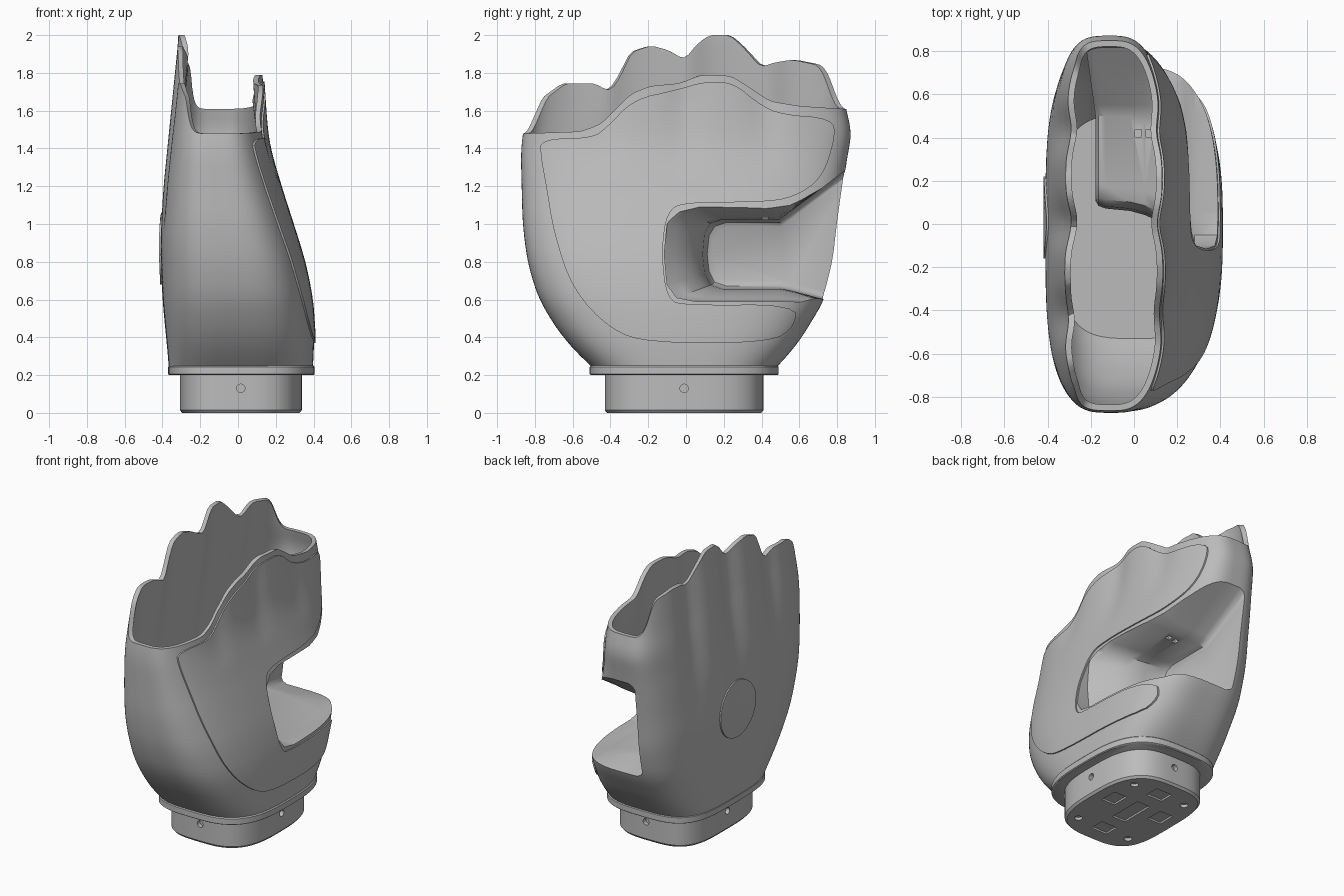
import bpy, bmesh, math
from mathutils import Vector

old = bpy.data.objects.get("Cube")
if old:
    bpy.data.objects.remove(old)

grey = bpy.data.materials.new("plain grey")
grey.use_nodes = True
GREY = (0.5, 0.5, 0.5, 1)
grey.diffuse_color = GREY
grey.node_tree.nodes["Principled BSDF"].inputs["Base Color"].default_value = GREY


# Helpers: smoothed lookup, mesh creation, booleans
def lerp(table, p):
    if p <= table[0][0]:
        return table[0][1]
    for (a, u), (b, v) in zip(table, table[1:]):
        if p <= b:
            return u + (v - u) * (p - a) / (b - a)
    return table[-1][1]


def smooth(table, p, w):
    return sum(lerp(table, p + w * k / 5) for k in range(-5, 6)) / 11


def make(name, verts, faces):
    me = bpy.data.meshes.new(name)
    me.from_pydata(verts, [], faces)
    bm = bmesh.new()
    bm.from_mesh(me)
    bmesh.ops.recalc_face_normals(bm, faces=bm.faces)
    bm.to_mesh(me)
    bm.free()
    me.materials.append(grey)
    ob = bpy.data.objects.new(name, me)
    bpy.context.collection.objects.link(ob)
    return ob


def boolean(ob, cutter, op="DIFFERENCE"):
    m = ob.modifiers.new("cut", "BOOLEAN")
    m.operation, m.object, m.solver = op, cutter, "EXACT"
    dg = bpy.context.evaluated_depsgraph_get()
    me = bpy.data.meshes.new_from_object(ob.evaluated_get(dg))
    ob.modifiers.clear()
    ob.data = me
    bpy.data.objects.remove(cutter)
    return ob


def finish(ob):
    bpy.ops.object.select_all(action="DESELECT")
    ob.select_set(True)
    bpy.context.view_layer.objects.active = ob
    bpy.ops.object.shade_smooth_by_angle(angle=math.radians(38))


def loft(name, rings):
    n = len(rings[0])
    verts = [v for r in rings for v in r]
    faces = [(i * n + j, i * n + (j + 1) % n, (i + 1) * n + (j + 1) % n, (i + 1) * n + j)
             for i in range(len(rings) - 1) for j in range(n)]
    faces += [tuple(range(n)), tuple(range(len(verts) - n, len(verts)))]
    return make(name, verts, faces)


def box(x, y, z, sx, sy, sz):
    ring = [(-sx, -sy), (sx, -sy), (sx, sy), (-sx, sy)]
    return loft("cutter", [[(x + a, y + b, z + c) for a, b in ring] for c in (-sz, sz)])


def rod(centre, axis, r, length):
    q = Vector(axis).to_track_quat("Z", "Y")
    rings = [[Vector(centre) + q @ Vector((r * math.cos(k * math.tau / 48), r * math.sin(k * math.tau / 48), c))
              for k in range(48)] for c in (-length / 2, length / 2)]
    return loft("cutter", rings)


# Palm cross-section limits by height
BACK = [(.24, -.365), (.6, -.4), (.9, -.412), (1.2, -.395), (1.6, -.355), (2, -.315)]
PALM = [(.24, .395), (.37, .405), (.6, .39), (.8, .35), (1, .287), (1.2, .222), (1.4, .165), (1.5, .15), (1.8, .13)]
FRONT = [(.1, -.33), (.24, -.5), (.4, -.655), (.6, -.78), (.8, -.84), (1, -.865), (1.4, -.875), (1.5, -.86), (1.75, -.82)]
REAR = [(.1, .34), (.24, .48), (.37, .595), (.6, .735), (.8, .785), (1, .805), (1.3, .845), (1.5, .88), (1.6, .845), (1.9, .82)]
# Rim height along the hand, on each side
RIM_BACK = [(-.82, 1.48), (-.79, 1.66), (-.68, 1.745), (-.52, 1.745), (-.43, 1.7), (-.38, 1.77), (-.31, 1.91),
            (-.2, 1.945), (-.1, 1.92), (-.01, 1.87), (.06, 1.95), (.13, 2.0), (.25, 2.0), (.33, 1.93), (.42, 1.83),
            (.5, 1.855), (.6, 1.87), (.75, 1.84), (.79, 1.75), (.82, 1.61)]
RIM_PALM = [(-.82, 1.48), (-.55, 1.49), (-.45, 1.53), (-.3, 1.69), (-.2, 1.73), (-.04, 1.745), (.08, 1.79),
            (.24, 1.785), (.33, 1.73), (.45, 1.65), (.6, 1.625), (.82, 1.61)]
N = 200


def unit(k):
    a = math.tau * (k + .5) / N
    c, s = math.cos(a), math.sin(a)
    e = 3 if c > 0 else 3.6
    r = (abs(c) ** e + abs(s) ** e) ** (-1 / e)
    return c * r, s * r


def point(k, z, off):
    u, v = unit(k)
    x0, x1 = smooth(BACK, z, .08) + off, smooth(PALM, z, .08) - off
    y0, y1 = smooth(FRONT, z, .08) + off, smooth(REAR, z, .07) - off
    x, y = (x0 + x1) / 2 + u * (x1 - x0) / 2, (y0 + y1) / 2 + v * (y1 - y0) / 2
    # Finger grooves
    dip = sum(math.exp(-((y - g) / .1) ** 2) for g in (-.43, 0, .43)) * abs(u)
    if u < 0:
        x += .035 * dip * min(1, max(0, (z - .9) / .7))
    else:
        x -= .025 * dip * min(1, max(0, (z - 1.25) / .4))
    return (x, y, z)


def rim(k):
    u, v = unit(k)
    return smooth(RIM_PALM if u > 0 else RIM_BACK, v * .85, .025)


def hull(name, off, z0, lift, rows=44):
    tops = [rim(k) + lift for k in range(N)]
    rings = [[point(k, z0 + (tops[k] - z0) * i / rows, off) for k in range(N)] for i in range(rows + 1)]
    rings.append([point(k, tops[k], off + .06)[:2] + (tops[k],) for k in range(N)])
    rings.append([(-.1 + .01 * unit(k)[0], .01 * unit(k)[1], 1.6 + lift * 2) for k in range(N)])
    return loft(name, rings)


# Thumb pocket: outer and inner outlines (y, z), flaring towards the palm
MOUTH = [(1.1, 1.42), (.85, 1.29), (.72, 1.19), (.55, 1.12), (.4, 1.1), (.05, 1.1), (-.05, 1.07), (-.1, 1),
         (-.115, .84), (-.1, .68), (-.05, .61), (.05, .59), (.5, .59), (.72, .585), (.85, .58), (1.1, .57)]
FLOOR = [(1.1, 1.48), (.85, 1.29), (.72, 1.19), (.55, 1.06), (.5, 1.02), (.2, 1.02), (.14, 1), (.11, .95),
         (.1, .84), (.11, .74), (.14, .68), (.2, .66), (.5, .66), (.55, .65), (.85, .57), (1.1, .5)]


def pocket(g):
    rings = []
    for t in (0, .03, .1, .35, .5, .6, .7, .8, .9, 1, 2):
        # Rounded edge around the pocket floor
        grow = g - {0: .035, .03: .012}.get(t, 0)
        f = min(t, 1) ** 2.8
        ring = []
        for (ya, za), (yb, zb) in zip(MOUTH, FLOOR):
            y, z = yb + (ya - yb) * f, zb + (za - zb) * f
            xb = -.15 - .14 * max(0, yb - .5) - g
            z += grow * ((z > .85) - (z < .83))
            ring.append((xb + (.28 - xb) * t, y - (grow if y < .3 else 0), z))
        rings.append(ring)
    return loft("thumb_pocket", rings)


# Hollow shell with the pocket wall left standing inside
cavity = boolean(hull("cavity", .028, .3, .15), pocket(.028))
shell = boolean(hull("palm_shell", 0, .24, 0), cavity)
boolean(shell, pocket(0))
for x in (.02, .07):
    boolean(shell, box(x, .42, 1.04, .015, .018, .06))
finish(shell)


# Raised skin pieces that follow the shell
def skin(name, cutter):
    ob = boolean(hull(name, -.009, .24, 0), hull("core", .012, .2, .1))
    finish(boolean(ob, cutter, "INTERSECT"))


outline = [(-.77, 1.36), (-.77, 1.45), (-.5, 1.455), (-.42, 1.51), (-.28, 1.66), (-.05, 1.71), (.1, 1.755),
           (.25, 1.75), (.38, 1.64), (.5, 1.58), (.78, 1.56), (.79, 1.45), (.72, 1.24), (.57, 1.14), (.4, 1.115),
           (0, 1.115), (-.1, 1.07), (-.13, .85), (-.1, .6), (0, .57), (.58, .575), (.58, .46), (.45, .37),
           (-.2, .37), (-.4, .44), (-.6, .65), (-.7, .95), (-.74, 1.2)]
for _ in range(2):
    pts = [Vector(p) for p in outline]
    outline = [q for a, b in zip(pts, pts[1:] + pts[:1]) for q in (a.lerp(b, .25), a.lerp(b, .75))]
skin("palm_panel", loft("cutter", [[(x, p[0], p[1]) for p in outline] for x in (0, .6)]))
skin("back_disc", rod((-.4, .03, .87), (1, 0, 0), .19, .3))


# Wrist flange and plug
def slab(name, x0, x1, y0, y1, heights, bevel):
    rings = []
    for i, z in enumerate(heights):
        b = bevel if i in (0, len(heights) - 1) else 0
        rings.append([((x0 + x1) / 2 + unit(k)[0] * ((x1 - x0) / 2 - b),
                       (y0 + y1) / 2 + unit(k)[1] * ((y1 - y0) / 2 - b), z) for k in range(N)])
    return loft(name, rings)


finish(slab("wrist_flange", -.37, .405, -.51, .49, (.2, .205, .243, .25), .006))
plug = slab("wrist_plug", -.308, .338, -.43, .41, (0, .015, .205, .21), .012)

# Screw holes around the plug and fittings under it
for c, axis in (((.015, -.43, .13), (0, 1, 0)), ((.015, .41, .13), (0, 1, 0)),
                ((.338, -.01, .13), (1, 0, 0)), ((-.308, -.01, .13), (1, 0, 0))):
    boolean(plug, rod(c, axis, .022, .06))
for sx in (-1, 1):
    for sy in (-1, 1):
        boolean(plug, rod((.015 + sx * .2, -.01 + sy * .27, 0), (0, 0, 1), .025, .04))
for x, y, sx, sy in ((.015, -.01, .05, .12), (.2, .05, .05, .06), (-.17, .05, .05, .06),
                     (.015, .26, .06, .05), (.015, -.27, .06, .05)):
    boolean(plug, box(x, y, 0, sx, sy, .012))
finish(plug)
